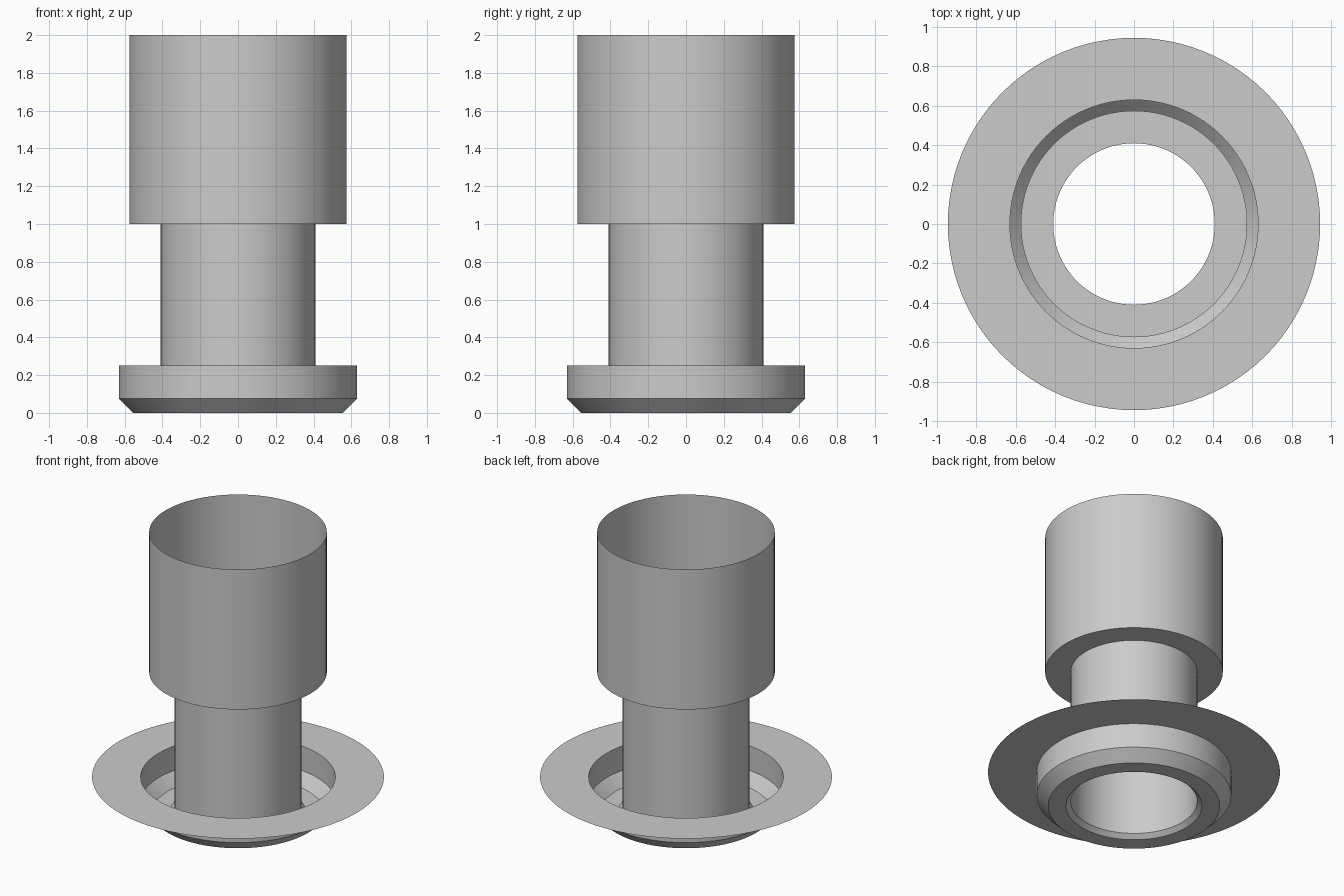
import bpy
import math

SEGMENTS = 96

cube = bpy.data.objects.get("Cube")
if cube:
    bpy.data.objects.remove(cube, do_unlink=True)

# Single grey for the whole sheet
grey = bpy.data.materials.new("plain grey")
grey.use_nodes = True
colour = (0.6, 0.6, 0.6, 1)
grey.diffuse_color = colour
grey.node_tree.nodes["Principled BSDF"].inputs["Base Color"].default_value = colour


def revolve(name, profile):
    """Spin an open (radius, height) profile around z into a thin sheet."""
    verts, faces = [], []
    for r, z in profile:
        for i in range(SEGMENTS):
            a = 2 * math.pi * i / SEGMENTS
            verts.append((r * math.cos(a), r * math.sin(a), z))
    for k in range(len(profile) - 1):
        for i in range(SEGMENTS):
            j = (i + 1) % SEGMENTS
            low, high = k * SEGMENTS, (k + 1) * SEGMENTS
            faces.append((low + i, low + j, high + j, high + i))
    mesh = bpy.data.meshes.new(name)
    mesh.from_pydata(verts, [], faces)
    mesh.materials.append(grey)
    obj = bpy.data.objects.new(name, mesh)
    bpy.context.collection.objects.link(obj)
    bpy.ops.object.select_all(action="DESELECT")
    obj.select_set(True)
    bpy.context.view_layer.objects.active = obj
    bpy.ops.object.shade_smooth_by_angle(angle=math.radians(25))
    return obj


# Flat rim, dropped wall, chamfered floor and the small chamfer round the hole
revolve("flanged_base", [(0.945, 0.25), (0.63, 0.25), (0.63, 0.075),
                         (0.555, 0), (0.44, 0), (0.41, 0.03)][::-1])

# Narrow neck, step and wide open cup
revolve("neck_and_cup", [(0.41, 0.03), (0.41, 1), (0.575, 1), (0.575, 2)])
